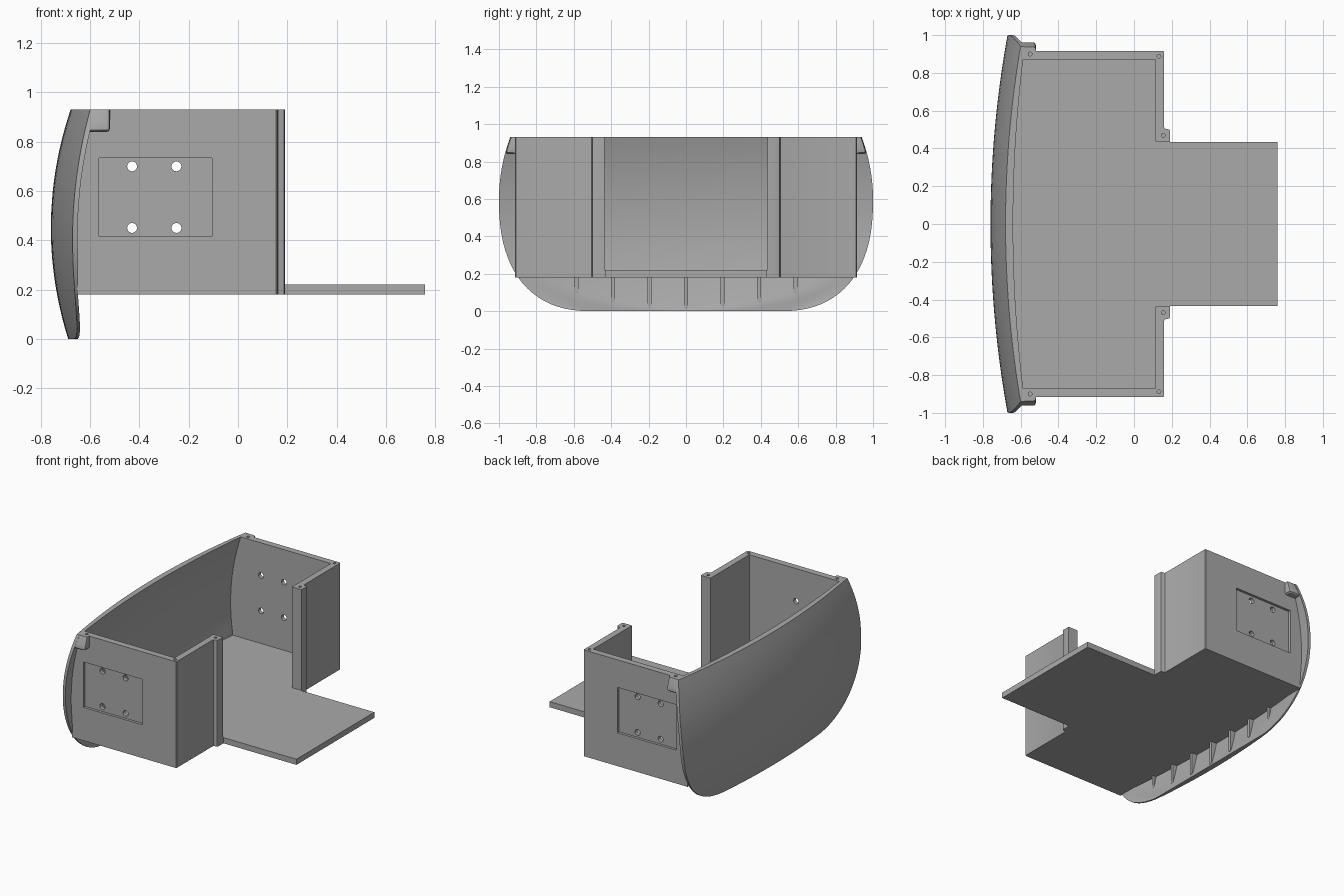
import bpy, bmesh, math
from mathutils import Matrix

cube = bpy.data.objects.get("Cube")
if cube:
    bpy.data.objects.remove(cube, do_unlink=True)

grey = bpy.data.materials.new("plain grey")
grey.use_nodes = True
grey.diffuse_color = (0.4, 0.4, 0.4, 1)
grey.node_tree.nodes["Principled BSDF"].inputs["Base Color"].default_value = (0.4, 0.4, 0.4, 1)

TOP, FLOOR, DECK = 0.93, 0.18, 0.22


def finish(name, bm, angle=30):
    bmesh.ops.recalc_face_normals(bm, faces=bm.faces)
    mesh = bpy.data.meshes.new(name)
    bm.to_mesh(mesh)
    bm.free()
    mesh.materials.append(grey)
    obj = bpy.data.objects.new(name, mesh)
    bpy.context.collection.objects.link(obj)
    activate(obj)
    bpy.ops.object.shade_smooth_by_angle(angle=math.radians(angle))
    return obj


def activate(obj):
    bpy.ops.object.select_all(action='DESELECT')
    obj.select_set(True)
    bpy.context.view_layer.objects.active = obj


def loft(name, outline, levels):
    """Stack the plan outline(z) over the given heights and cap both ends."""
    bm = bmesh.new()
    rings = [[bm.verts.new((x, y, z)) for x, y in outline(z)] for z in levels]
    for a, b in zip(rings, rings[1:]):
        for i in range(len(a)):
            j = (i + 1) % len(a)
            bm.faces.new((a[i], a[j], b[j], b[i]))
    bm.faces.new(rings[0])
    bm.faces.new(rings[-1])
    return finish(name, bm)


def box(name, x0, x1, y0, y1, z0, z1):
    return loft(name, lambda z: [(x0, y0), (x1, y0), (x1, y1), (x0, y1)], (z0, z1))


def cylinder(name, radius, depth, centre, axis='Z'):
    bm = bmesh.new()
    turn = Matrix.Rotation(math.pi / 2, 4, 'X') if axis == 'Y' else Matrix()
    bmesh.ops.create_cone(bm, cap_ends=True, segments=24, radius1=radius, radius2=radius,
                          depth=depth, matrix=Matrix.Translation(centre) @ turn)
    return finish(name, bm)


def cut(obj, cutter):
    cutter.hide_render = True
    mod = obj.modifiers.new("cut", 'BOOLEAN')
    mod.operation, mod.solver, mod.object = 'DIFFERENCE', 'EXACT', cutter
    activate(obj)
    bpy.ops.object.modifier_apply(modifier=mod.name)
    bpy.data.objects.remove(cutter, do_unlink=True)


# Curvature of the bowed panel
def outer_x(y, z):
    return -0.76 + 0.347 * (z - 0.45) ** 2 + 0.09 * y * y


def inner_x(y, z):
    x = outer_x(y, z)
    limit = -0.65 + max(0, z - 0.5) * 0.3
    return min(x + 0.04 - 0.02 * y * y, max(limit, x + 0.012))


def half_width(z):
    if z > 0.6:
        return 1 - 0.06 * ((z - 0.6) / 0.33) ** 2
    return 0.5 + 0.5 * (1 - (1 - z / 0.6) ** 2.4) ** (1 / 2.4)


# Bowed panel with rounded lower corners
def bowed_panel():
    heights = [0.6 - 0.6 * math.cos(math.pi / 2 * i / 20) ** (1 / 1.2) for i in range(21)]
    heights += [0.6 + 0.33 * i / 8 for i in range(1, 9)]
    cols = 32
    bm = bmesh.new()
    sides = []
    for surface in (outer_x, inner_x):
        grid = []
        for z in heights:
            ys = [half_width(z) * (2 * c / cols - 1) for c in range(cols + 1)]
            grid.append([bm.verts.new((surface(y, z), y, z)) for y in ys])
        for a, b in zip(grid, grid[1:]):
            for c in range(cols):
                bm.faces.new((a[c], a[c + 1], b[c + 1], b[c]))
        rim = grid[0] + [r[-1] for r in grid[1:]] + grid[-1][-2::-1]
        rim += [r[0] for r in grid[-2:0:-1]]
        sides.append(rim)
    a, b = sides
    for i in range(len(a)):
        j = (i + 1) % len(a)
        bm.faces.new((a[i], a[j], b[j], b[i]))
    return finish("bowed_panel", bm)


bowed_panel()

# Housing plan: side wall, rear wall, rounded post, tray tongue
half_plan = [(0.76, 0.434), (0.19, 0.434), (0.19, 0.492), (0.187, 0.499), (0.18, 0.502),
             (0.168, 0.503), (0.162, 0.506), (0.16, 0.512), (0.16, 0.91), (0.155, 0.915)]


def housing_plan(z):
    pts = [(x, -y) for x, y in reversed(half_plan)] + half_plan
    for i in range(17):
        y = 0.915 * (1 - i / 8)
        pts.append((inner_x(y, z) - 0.006, y))
    return pts


housing = loft("housing", housing_plan, [FLOOR + (TOP - FLOOR) * i / 10 for i in range(11)])

# Hollow inside and rear opening above the floor
cavity = [(-1, -0.87), (0.115, -0.87), (0.115, -0.437), (1, -0.437),
          (1, 0.437), (0.115, 0.437), (0.115, 0.87), (-1, 0.87)]
cut(housing, loft("cavity_cutter", lambda z: cavity, (DECK, 1.2)))

for s in (-1, 1):
    # Recessed mounting plate with four through holes
    y0, y1 = sorted((s * 0.897, s * 1.1))
    cut(housing, box("recess_cutter", -0.565, -0.105, y0, y1, 0.415, 0.735))
    for x in (-0.43, -0.25):
        for z in (0.45, 0.70):
            cut(housing, cylinder("hole_cutter", 0.02, 0.3, (x, s * 0.9, z), 'Y'))
    # Screw holes in the top rim
    for x, y in ((0.132, 0.888), (0.155, 0.47), (-0.55, 0.9)):
        cut(housing, cylinder("screw_cutter", 0.01, 0.12, (x, s * y, TOP)))
activate(housing)
bpy.ops.object.shade_smooth_by_angle(angle=math.radians(30))

# Corner lugs beside the panel
for s, side in ((1, "left"), (-1, "right")):
    def lug_plan(z, s=s):
        edge = half_width(z) - 0.002
        back = inner_x(edge, z) - 0.008
        return [(back, s * 0.912), (-0.52, s * 0.912), (-0.52, s * (edge - 0.014)),
                (-0.524, s * (edge - 0.004)), (-0.534, s * edge), (back, s * edge)]

    def rounded_lug(z):
        # Shrink the lowest rings for a soft underside
        inset = 0.015 * (1 - math.sqrt(max(0, 1 - max(0, (0.855 - z) / 0.015) ** 2)))
        pts = lug_plan(z)
        return [(x - (inset if x > -0.56 else 0),
                 y - (s * inset if abs(y) > 0.92 else 0)) for x, y in pts]

    loft(side + "_corner_lug", rounded_lug, (0.84, 0.842, 0.847, 0.855, 0.88, 0.905, TOP))

# Stiffening ribs between panel and floor
for i in range(-3, 4):
    y = i * 0.195
    heights = [FLOOR + 0.005 - 0.01 * k for k in range(19)]
    heights = [z for z in heights if inner_x(y, z) < -0.652]
    loft("rib_%d" % (i + 4),
         lambda z: [(inner_x(y, z) - 0.01, y - 0.01), (-0.651, y - 0.01),
                    (-0.651, y + 0.01), (inner_x(y, z) - 0.01, y + 0.01)], heights)
